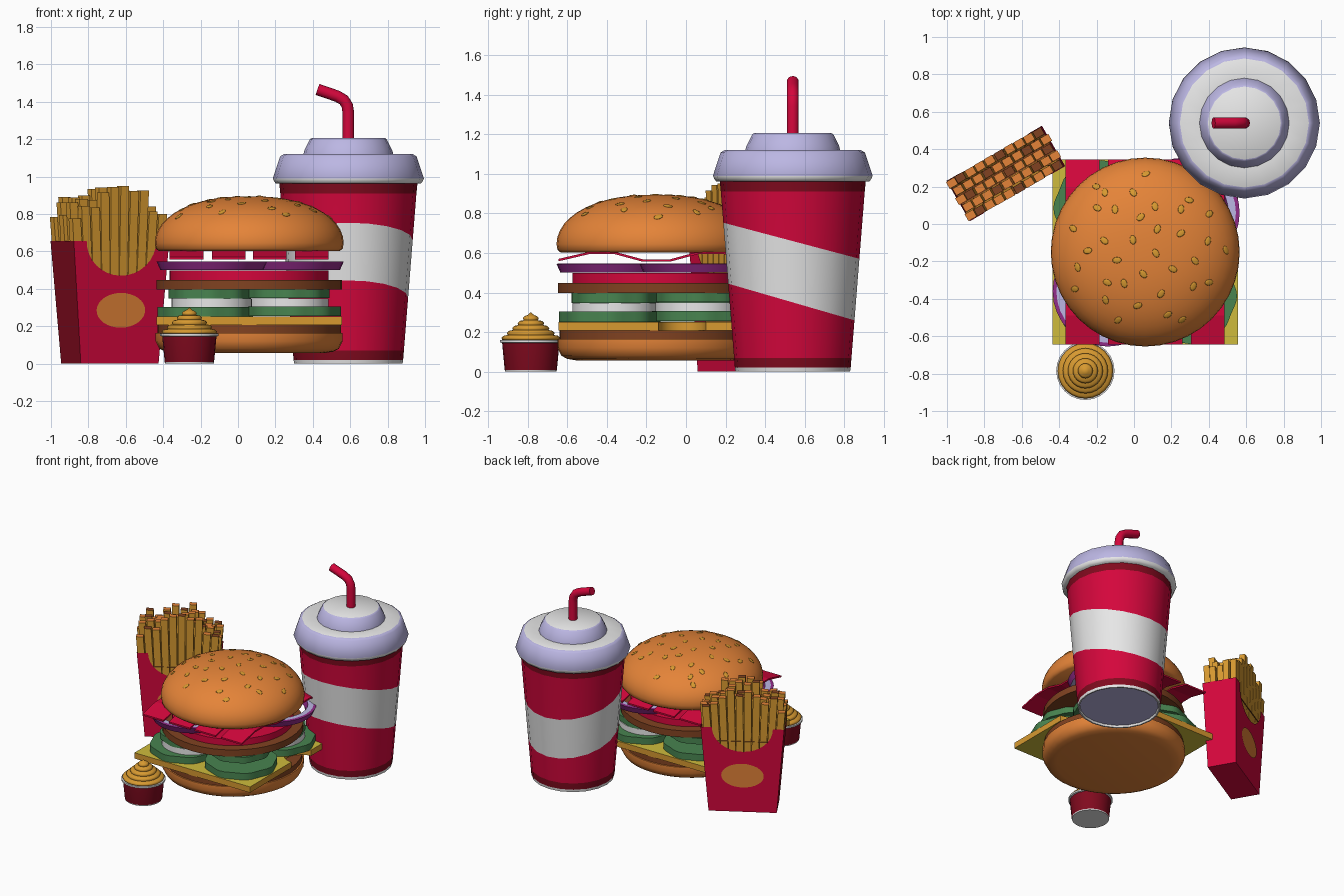
import bpy, bmesh, math, random
from mathutils import Matrix, Vector

if "Cube" in bpy.data.objects:
    bpy.data.objects.remove(bpy.data.objects["Cube"])

random.seed(4)
COLORS = {
    "bun orange": (0.78, 0.23, 0.04), "red": (0.66, 0.002, 0.045),
    "dark red": (0.22, 0.003, 0.013), "white": (0.80, 0.80, 0.80),
    "lavender": (0.50, 0.47, 0.77), "golden": (0.68, 0.32, 0.03),
    "cheese yellow": (0.62, 0.50, 0.045), "pickle green": (0.065, 0.23, 0.08),
    "patty brown": (0.22, 0.055, 0.015), "onion purple": (0.29, 0.025, 0.25),
}
MATS = {}
for key, c in COLORS.items():
    MATS[key] = bpy.data.materials.new(key)
    MATS[key].diffuse_color = (*c, 1)


def finish(name, bm, mats, sharp=35, recalc=True):
    """Turn a bmesh into an object, smooth with sharp edges kept."""
    if recalc:
        bmesh.ops.recalc_face_normals(bm, faces=bm.faces)
    for f in bm.faces:
        f.smooth = True
    for e in bm.edges:
        e.smooth = e.calc_face_angle(0) < math.radians(sharp)
    me = bpy.data.meshes.new(name)
    bm.to_mesh(me)
    bm.free()
    for m in mats:
        me.materials.append(MATS[m])
    ob = bpy.data.objects.new(name, me)
    bpy.context.collection.objects.link(ob)
    return ob


def lathe(bm, x, y, profile, n=32, idx=None, wave=0):
    """Spin (r, z) points about a vertical axis; idx = material per segment."""
    rings = []
    for r, z in profile:
        ring = []
        for i in range(n if r > 0 else 1):
            a = 2 * math.pi * i / n
            q = r * (1 + wave * math.cos(8 * a))
            ring.append(bm.verts.new((x + q * math.cos(a), y + q * math.sin(a), z)))
        rings.append(ring)
    for s, (a, b) in enumerate(zip(rings, rings[1:])):
        for i in range(n):
            j = (i + 1) % n
            vs = [a[i % len(a)], a[j % len(a)], b[j % len(b)], b[i % len(b)]]
            f = bm.faces.new(list(dict.fromkeys(vs)))
            f.material_index = idx[s] if idx else 0


def discs(name, centers, r, z0, z1, mat, n=40, wave=0):
    bm = bmesh.new()
    for i, (x, y) in enumerate(centers):
        d = 0.001 * i
        lathe(bm, x, y, [(0, z0 + d), (r, z0 + d), (r, z1 + d), (0, z1 + d)], n, None, wave)
    return finish(name, bm, [mat])


# ---------- drink cup ----------
CX, CY = 0.59, 0.54
bm = bmesh.new()
lathe(bm, CX, CY, [(0, 0.015), (0.275, 0.015), (0.28, 0), (0.29, 0), (0.293, 0.02),
                   (0.297, 0.07), (0.364, 0.91), (0.37, 0.97), (0, 0.97)], 20,
      [0, 1, 1, 1, 2, 3, 2, 2])
# slanted white band cut into the wall
bands = [(0.66, 0.265), (0.35, 0.29)]
for z, k in bands:
    bmesh.ops.bisect_plane(bm, geom=bm.verts[:] + bm.edges[:] + bm.faces[:],
                           plane_co=(CX, CY, z), plane_no=(0, k, 1))
for f in bm.faces:
    c = f.calc_center_median()
    hi, lo = (z - k * (c.y - CY) for z, k in bands)
    if f.material_index == 3 and lo < c.z < hi:
        f.material_index = 1
finish("drink_cup", bm, ["lavender", "white", "dark red", "red"])

bm = bmesh.new()
lathe(bm, CX, CY, [(0, 0.962), (0.388, 0.962), (0.397, 0.975), (0.404, 0.99), (0.365, 1.108),
                   (0.345, 1.12), (0.24, 1.12), (0.235, 1.14), (0.205, 1.20), (0.195, 1.207), (0, 1.207)], 20,
      [0, 0, 0, 1, 1, 0, 1, 1, 1, 0])
finish("cup_lid", bm, ["white", "lavender"], 62)

# bent straw
cu = bpy.data.curves.new("straw", "CURVE")
cu.dimensions, cu.bevel_depth, cu.bevel_resolution, cu.use_fill_caps = "3D", 0.031, 3, True
path = [(0.59, 1.18), (0.59, 1.34), (0.584, 1.38), (0.565, 1.41), (0.53, 1.43), (0.425, 1.466)]
sp = cu.splines.new("POLY")
sp.points.add(len(path) - 1)
for p, (x, z) in zip(sp.points, path):
    p.co = (x, CY, z, 1)
sp.use_smooth = True
cu.materials.append(MATS["red"])
bpy.context.collection.objects.link(bpy.data.objects.new("straw", cu))

# ---------- burger ----------
BX, BY = 0.06, -0.15


def dome(r):
    return 0.645 + 0.25 * math.sqrt(max(0, 1 - (r / 0.505) ** 2.3))


bm = bmesh.new()
lathe(bm, BX, BY, [(0, 0.056), (0.40, 0.056), (0.45, 0.064), (0.48, 0.08), (0.5, 0.12),
                   (0.5, 0.165), (0, 0.165)], 40)
finish("bottom_bun", bm, ["bun orange"], 50)
bm = bmesh.new()
lathe(bm, BX, BY, [(0, 0.603), (0.485, 0.603), (0.5, 0.615)]
      + [(0.505 * math.cos(a * math.pi / 24), dome(0.505 * math.cos(a * math.pi / 24))) for a in range(12)]
      + [(0, dome(0))], 40)
finish("top_bun", bm, ["bun orange"], 50)

# flat sesame seeds laid on the dome by golden angle
bm = bmesh.new()
for i in range(36):
    r, a = 0.44 * math.sqrt((i + 0.6) / 36), i * 2.39996 + random.uniform(-0.2, 0.2)
    slope = (dome(r + 0.002) - dome(r - 0.002)) / 0.004
    nrm = Vector((-slope * math.cos(a), -slope * math.sin(a), 1)).normalized()
    mat = (Matrix.Translation((BX + r * math.cos(a), BY + r * math.sin(a), dome(r)))
           @ nrm.to_track_quat("Z", "Y").to_matrix().to_4x4()
           @ Matrix.Rotation(random.uniform(0, 6), 4, "Z") @ Matrix.Diagonal((0.025, 0.017, 0.004, 1)))
    bmesh.ops.create_icosphere(bm, subdivisions=2, radius=1, matrix=mat)
finish("sesame_seeds", bm, ["golden"], 80)

discs("lower_patty", [(BX, BY)], 0.49, 0.165, 0.207, "patty brown")
discs("upper_patty", [(BX, BY)], 0.497, 0.397, 0.448, "patty brown")

# square cheese slice with a round bite in its right edge
H = 0.495
outline = [(BX - H, BY - H), (BX + H, BY - H)]
outline += [(BX + H - 0.12 * math.sin(t * math.pi / 10), BY + 0.13 - 0.12 * math.cos(t * math.pi / 10))
            for t in range(11)]
outline += [(BX + H, BY + H), (BX - H, BY + H)]
bm = bmesh.new()
base = bm.faces.new([bm.verts.new((x, y, 0.207)) for x, y in outline])
ext = bmesh.ops.extrude_face_region(bm, geom=[base], use_keep_orig=True)["geom"]
bmesh.ops.translate(bm, verts=[v for v in ext if isinstance(v, bmesh.types.BMVert)], vec=(0, 0, 0.045))
bm.normal_update()
for f in bm.faces:
    f.material_index = 0 if abs(f.normal.z) > 0.5 else 1
finish("cheese_slice", bm, ["cheese yellow", "golden"])


def four(d):
    return [(BX + sx * d, BY + sy * d) for sx in (-1, 1) for sy in (-1, 1)]


DIAGONAL = [(-0.14, -0.36), (0.27, 0.06)]
discs("lower_pickles", four(0.235), 0.25, 0.252, 0.303, "pickle green", 48, 0.025)
discs("white_onions", DIAGONAL, 0.215, 0.303, 0.348, "white")
discs("upper_pickles", four(0.21), 0.215, 0.348, 0.395, "pickle green", 48, 0.025)
discs("tomato_slice", [(BX, BY)], 0.425, 0.448, 0.498, "red")

# two onion rings on the diagonal, purple skin and pale flesh
bm = bmesh.new()
for x, y in DIAGONAL:
    lathe(bm, x, y, [(0.22, 0.5), (0.275, 0.5), (0.295, 0.545), (0.275, 0.547), (0.235, 0.545), (0.22, 0.5)],
          32, [1, 0, 0, 1, 0])
bmesh.ops.remove_doubles(bm, verts=bm.verts, dist=1e-5)
finish("onion_rings", bm, ["onion purple", "lavender"])

# wavy bacon strips running front to back
wave = [(-0.495, 0.558), (-0.34, 0.594), (-0.21, 0.594), (-0.07, 0.556),
        (0.07, 0.556), (0.21, 0.594), (0.34, 0.594), (0.495, 0.558)]
bm = bmesh.new()
for x in (-0.275, -0.05, 0.17, 0.395):
    loop = [(y, z) for y, z in wave] + [(y, z + 0.012) for y, z in reversed(wave)]
    a, b = ([bm.verts.new((x + s * 0.09, BY + y, z)) for y, z in loop] for s in (-1, 1))
    bm.faces.new(a)
    bm.faces.new(b)
    for i in range(len(loop)):
        j = (i + 1) % len(loop)
        bm.faces.new((a[i], a[j], b[j], b[i]))
finish("bacon_strips", bm, ["red"], 10)

# ---------- fries ----------
PLACE = Matrix.Translation((-0.685, 0.27, 0)) @ Matrix.Rotation(math.radians(30), 4, "Z")


def half_len(z):
    return 0.24 + 0.083 * z


def half_wid(z):
    return 0.105 + 0.03 * z


def quad(bm, pts, m=0):
    f = bm.faces.new([bm.verts.new(PLACE @ Vector(p)) for p in pts])
    f.material_index = m


T = 0.655
bm = bmesh.new()
for s in (-1, 1):
    arc = [(0.215 * math.cos(t * math.pi / 16), T - 0.185 * math.sin(t * math.pi / 16)) for t in range(17)]
    panel = [(-half_len(0), 0), (half_len(0), 0), (half_len(T), T)] + arc + [(-half_len(T), T)]
    quad(bm, [(u, s * half_wid(z), z) for u, z in panel][::-s])
    quad(bm, [(s * half_len(z), v * half_wid(z), z) for v, z in ((-1, 0), (1, 0), (1, T), (-1, T))][::s],
         1 if s < 0 else 0)
quad(bm, [(u * half_len(0), v * half_wid(0), 0) for u, v in ((-1, -1), (-1, 1), (1, 1), (1, -1))])
quad(bm, [(u * half_len(0.55), v * half_wid(0.55), 0.55) for u, v in ((-1, -1), (1, -1), (1, 1), (-1, 1))], 2)
bmesh.ops.remove_doubles(bm, verts=bm.verts, dist=1e-5)
finish("fries_box", bm, ["red", "dark red", "patty brown"], recalc=False)

# oval badges on both broad faces
bm = bmesh.new()
for s in (-1, 1):
    ring = [(0.15 * math.cos(t * math.pi / 16), 0.285 + 0.093 * math.sin(t * math.pi / 16)) for t in range(32)]
    quad(bm, [(u, s * (half_wid(z) + 0.004), z) for u, z in ring][::-s])
finish("box_ovals", bm, ["bun orange"], recalc=False)

# rows of fries, staggered like bricks, with some browned tips
bm = bmesh.new()
for row in range(5):
    for col in range(10):
        fu = (col - 4.5) / 5 + (0.03 if row % 2 else -0.03)
        fv = (row - 2) / 2.5
        top = 0.925 - 0.12 * fu * fu + random.uniform(-0.06, 0.03)
        lo, hi = ([PLACE @ Vector((fu * half_len(z) * 0.97 + a * 0.0255, fv * half_wid(z) * 0.97 + b * 0.021, z))
                   for a, b in ((-1, -1), (1, -1), (1, 1), (-1, 1))] for z in (0.4, top))
        lo, hi = [bm.verts.new(p) for p in lo], [bm.verts.new(p) for p in hi]
        bm.faces.new(lo)
        bm.faces.new(hi).material_index = 2 if (col + 2 * row) % 4 == 1 else 1
        for i in range(4):
            bm.faces.new((lo[i], lo[(i + 1) % 4], hi[(i + 1) % 4], hi[i]))
finish("fries", bm, ["golden", "bun orange", "patty brown"])

# ---------- sauce cup ----------
SX, SY = -0.26, -0.785
bm = bmesh.new()
lathe(bm, SX, SY, [(0, 0), (0.13, 0), (0.132, 0.008), (0.145, 0.145), (0.156, 0.148), (0.156, 0.16), (0, 0.16)], 24,
      [0, 0, 1, 0, 0, 0])
finish("sauce_cup", bm, ["white", "dark red"])
swirl = [(0, 0.158)]
for i in range(5):
    r, z = 0.148 - 0.027 * i, 0.16 + 0.025 * i
    swirl += [(r - 0.004, z), (r, z + 0.011), (r - 0.01, z + 0.021)]
bm = bmesh.new()
lathe(bm, SX, SY, swirl + [(0.018, 0.285), (0, 0.3)], 24)
finish("sauce_swirl", bm, ["golden"], 70)

for m in bpy.data.materials:
    if m.users and not m.is_grease_pencil:
        m.use_nodes = True
        m.node_tree.nodes["Principled BSDF"].inputs["Base Color"].default_value = m.diffuse_color
